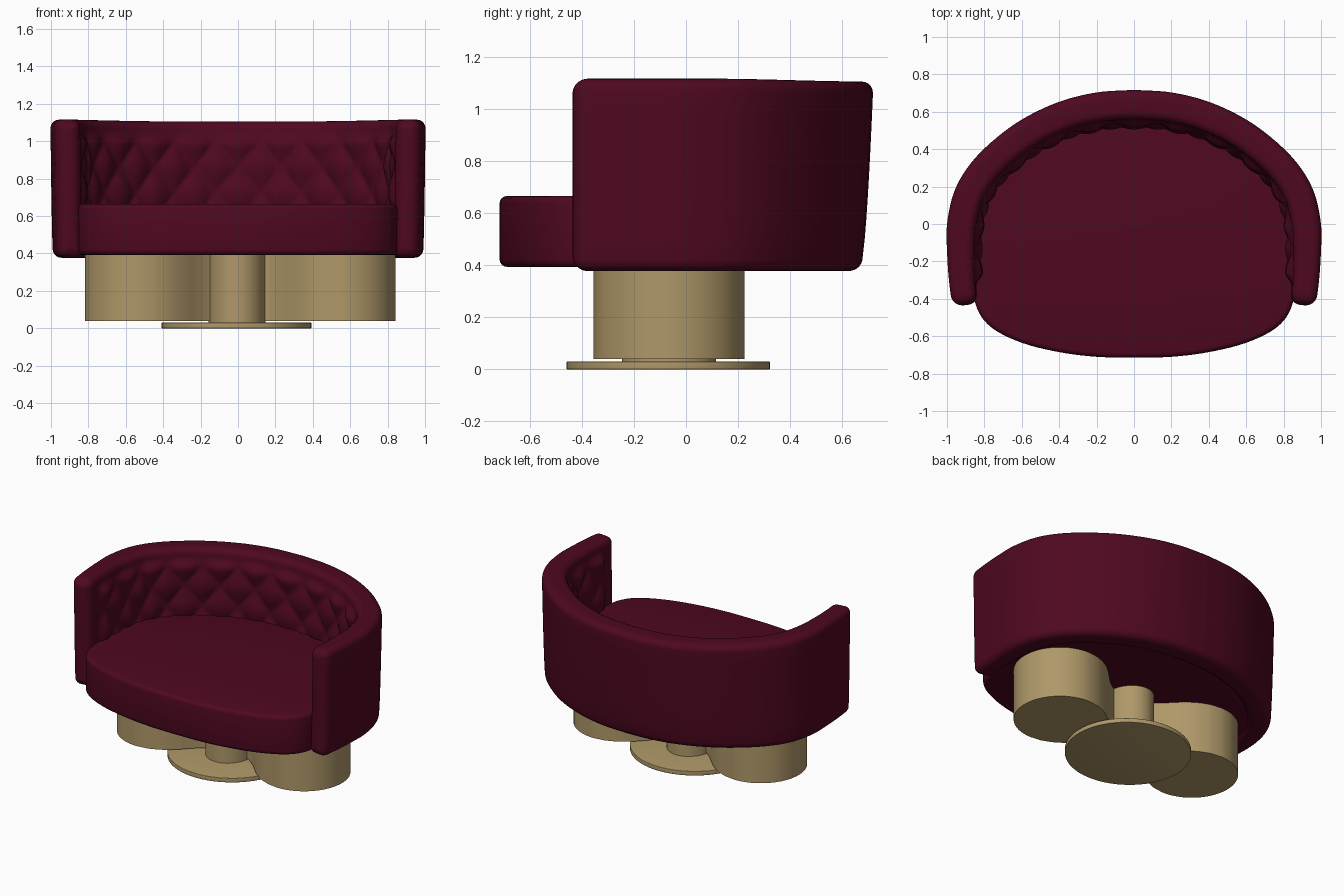
import bpy, bmesh, math
from mathutils import Vector

old = bpy.data.objects.get("Cube")
if old:
    bpy.data.objects.remove(old, do_unlink=True)


def material(name, rgb):
    m = bpy.data.materials.new(name)
    m.use_nodes = True
    m.diffuse_color = (*rgb, 1)
    m.node_tree.nodes["Principled BSDF"].inputs["Base Color"].default_value = (*rgb, 1)
    return m


FABRIC = material("burgundy fabric", (0.077, 0.0025, 0.014))
METAL = material("brushed brass", (0.43, 0.315, 0.142))


def finish(name, bm, mat, angle=40):
    bmesh.ops.recalc_face_normals(bm, faces=bm.faces)
    me = bpy.data.meshes.new(name)
    bm.to_mesh(me)
    bm.free()
    me.materials.append(mat)
    me.shade_smooth()
    me.set_sharp_from_angle(angle=math.radians(angle))
    ob = bpy.data.objects.new(name, me)
    bpy.context.collection.objects.link(ob)
    return ob


def spline(pts, steps=8):
    """Catmull-Rom curve through 2D points."""
    p = [Vector(q) for q in pts]
    p = [2 * p[0] - p[1]] + p + [2 * p[-1] - p[-2]]
    out = []
    for a, b, c, d in zip(p, p[1:], p[2:], p[3:]):
        for k in range(steps):
            t = k / steps
            out.append(0.5 * (2 * b + (c - a) * t + (2 * a - 5 * b + 4 * c - d) * t * t
                              + (3 * b - a - 3 * c + d) * t ** 3))
    return out + [p[-2]]


def mirrored(half):
    """Point list (starting and ending on the axis x = 0) plus its mirror image."""
    return half + [(-x, y) for x, y in reversed(half[1:-1])]


def slab(name, outline, z0, z1, mat, bevel=0.0):
    """Vertical extrusion of an outline, with optional rounded rims."""
    bm = bmesh.new()
    base = bm.faces.new([bm.verts.new((x, y, z0)) for x, y in outline])
    ext = bmesh.ops.extrude_face_region(bm, geom=[base])["geom"]
    bmesh.ops.translate(bm, verts=[v for v in ext if isinstance(v, bmesh.types.BMVert)],
                        vec=(0, 0, z1 - z0))
    if bevel:
        rims = [e for e in bm.edges if abs(e.verts[0].co.z - e.verts[1].co.z) < 1e-5]
        bmesh.ops.bevel(bm, geom=rims, offset=bevel, segments=4, profile=0.5, affect='EDGES')
    return finish(name, bm, mat)


def ellipse(cx, cy, rx, ry, n=64):
    return [(cx + rx * math.cos(2 * math.pi * k / n), cy + ry * math.sin(2 * math.pi * k / n))
            for k in range(n)]


# --- wraparound backrest: rounded section swept along a horseshoe path ---
BOTTOM, TOP, ROUND, TIP = 0.377, 1.115, 0.045, 0.06
half = spline([(0, .719), (.2, .705), (.4, .655), (.6, .56), (.765, .437), (.885, .31),
               (.963, .17), (1, 0), (1, -.15), (.99, -.3), (.972, -.442)])
path = [Vector((-p.x, p.y)) for p in reversed(half[1:])] + half
dist = [0.0]
for a, b in zip(path, path[1:]):
    dist.append(dist[-1] + (b - a).length)
LENGTH = dist[-1]


def on_path(s):
    i = max(k for k in range(len(path) - 1) if dist[k] <= s + 1e-9)
    f = (s - dist[i]) / (dist[i + 1] - dist[i])
    t0 = path[min(i + 1, len(path) - 1)] - path[max(i - 1, 0)]
    t1 = path[min(i + 2, len(path) - 1)] - path[i]
    tan = t0.normalized().lerp(t1.normalized(), f).normalized()
    return path[i].lerp(path[i + 1], f), Vector((tan.y, -tan.x))


def section(thick, inset):
    """Rounded rectangle: (depth inward from outer skin, height, is inner face)."""
    r = max(ROUND - inset, 0.002)
    lo, hi = inset + r, thick - inset - r
    zl, zh = BOTTOM + inset + r, TOP - inset - r
    pts = []
    for cx, cz, start in ((hi, zl, -90), (hi, zh, 0), (lo, zh, 90), (lo, zl, 180)):
        for k in range(6):
            a = math.radians(start + 18 * k)
            pts.append((cx + r * math.cos(a), cz + r * math.sin(a), False))
        if start in (-90, 90):
            n = 40 if start < 0 else 8
            x = thick - inset if start < 0 else inset
            za, zb = (zl, zh) if start < 0 else (zh, zl)
            pts += [(x, za + (zb - za) * k / n, start < 0) for k in range(1, n)]
    return pts


def ramp(x):
    x = min(max(x, 0), 1)
    return x * x * (3 - 2 * x)


def tuft(s, z):
    """Staggered button tufting, fading out near the rim and the arm ends."""
    u, v = (s - LENGTH / 2) / 0.27, (z - 0.87) / 0.28
    puff = abs(math.sin(math.pi * (u + v)) * math.sin(math.pi * (u - v))) ** 0.75
    edge = min(s, LENGTH - s)
    return (0.012 + 0.03 * puff) * ramp((1.06 - z) / 0.07) * ramp((edge - 0.09) / 0.08)


caps = [(TIP * (1 - math.cos(k * math.pi / 16)), TIP * (1 - math.sin(k * math.pi / 16)))
        for k in range(8)]
N = 220
stations = caps + [(TIP + (LENGTH - 2 * TIP) * k / N, 0) for k in range(N + 1)]
stations += [(LENGTH - s, i) for s, i in reversed(caps)]

bm = bmesh.new()
rings = []
for s, inset in stations:
    p, inward = on_path(s)
    thick = 0.136 + 0.022 * ramp(min(s, LENGTH - s) / 0.6)    # arms slim towards the front
    ring = []
    for depth, z, inner in section(thick, inset):
        q = p + inward * (depth + (tuft(s, z) if inner else 0))
        f = ((z - BOTTOM) / (TOP - BOTTOM)) ** 0.55      # shell leans outward with height
        y = q.y * (0.925 + 0.075 * f) if q.y > 0 else q.y
        drop = 0.011 * f * ramp((q.y - 0.1) / 0.6)
        ring.append(bm.verts.new((q.x * (0.985 + 0.015 * f), y, z - drop)))
    rings.append(ring)
for r0, r1 in zip(rings, rings[1:]):
    for k in range(len(r0)):
        j = (k + 1) % len(r0)
        bm.faces.new((r0[k], r0[j], r1[j], r1[k]))
bm.faces.new(rings[0])
bm.faces.new(rings[-1])
finish("tufted_backrest", bm, FABRIC, 60)

# --- seat cushion, tucked into the backrest ---
seat_half = [(p.x, p.y) for p in spline(
    [(0, -.715), (.2, -.71), (.4, -.685), (.6, -.635), (.76, -.555), (.84, -.45), (.865, -.3),
     (.88, -.1), (.86, .05), (.81, .2), (.69, .36), (.5, .48), (.25, .565), (0, .59)], 5)]
slab("seat_cushion", mirrored(seat_half), 0.393, 0.665, FABRIC, 0.028)

# --- pedestal: two flared side supports, a central column and a floor disc ---
MID_Y = -0.065
END_X, END_R = 0.54, 0.29
flare = spline([(.07, .03), (.14, .045), (.22, .105), (.3, .185), (.38, .245), (.46, .279)], 4)
flare += [Vector((END_X + END_R * math.sin(a), END_R * math.cos(a)))
          for a in (k * math.pi / 32 for k in range(17))]
for side, name in ((1, "left_support"), (-1, "right_support")):
    outline = [(0.012 + side * p.x, MID_Y - p.y) for p in flare]
    outline += [(0.012 + side * p.x, MID_Y + p.y) for p in reversed(flare[:-1])]
    slab(name, outline, 0.04, 0.41, METAL)
slab("central_column", ellipse(-0.005, MID_Y, 0.153, 0.18), 0.02, 0.41, METAL)
slab("floor_disc", ellipse(-0.008, MID_Y - 0.003, 0.4, 0.39), 0, 0.03, METAL, 0.003)
